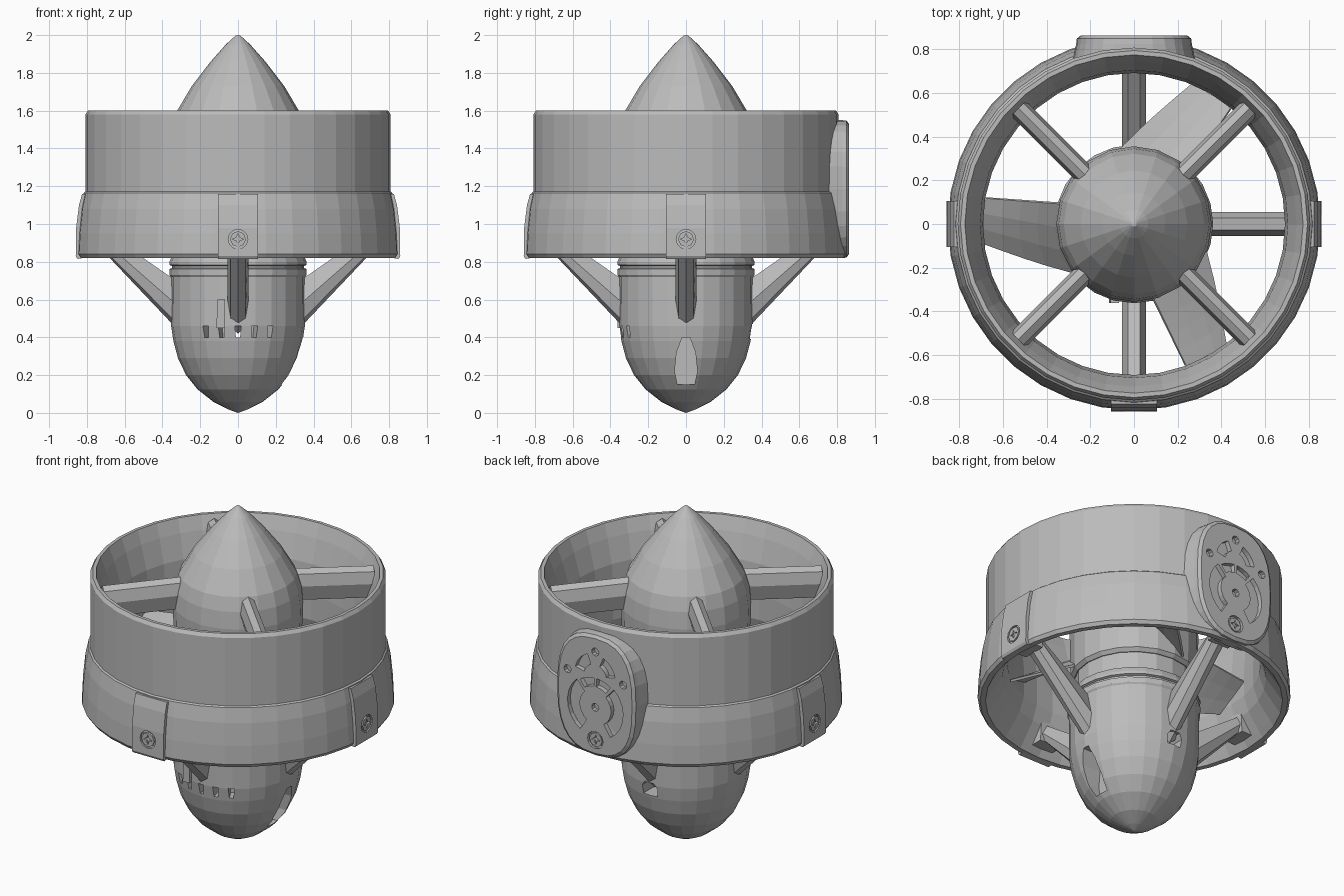
import bpy, bmesh, math
from mathutils import Matrix, Vector

if "Cube" in bpy.data.objects:
    bpy.data.objects.remove(bpy.data.objects["Cube"])

grey = bpy.data.materials.new("plain_grey")
grey.diffuse_color = (0.5, 0.5, 0.5, 1)
grey.use_nodes = True
grey.node_tree.nodes["Principled BSDF"].inputs["Base Color"].default_value = grey.diffuse_color


def make(name, verts, faces):
    me = bpy.data.meshes.new(name)
    bm = bmesh.new()
    vs = [bm.verts.new(v) for v in verts]
    for f in faces:
        bm.faces.new([vs[i] for i in f])
    bmesh.ops.recalc_face_normals(bm, faces=bm.faces)
    bm.to_mesh(me)
    bm.free()
    me.materials.append(grey)
    ob = bpy.data.objects.new(name, me)
    bpy.context.collection.objects.link(ob)
    return ob


def loft(name, rings, closed=False):
    """Skin equal-length rings; cap the ends, or join last to first."""
    n, m = len(rings[0]), len(rings)
    verts = [p for r in rings for p in r]
    faces = []
    for i in range(m if closed else m - 1):
        a, b = i * n, (i + 1) % m * n
        faces += [(a + j, a + (j + 1) % n, b + (j + 1) % n, b + j) for j in range(n)]
    if not closed:
        faces += [tuple(range(n)), tuple(range((m - 1) * n, m * n))]
    return make(name, verts, faces)


def lathe(name, profile, n, closed=False):
    ring = lambda r, z: [(r * math.cos(2 * math.pi * j / n),
                          r * math.sin(2 * math.pi * j / n), z) for j in range(n)]
    return loft(name, [ring(r, z) for r, z in profile], closed)


def prism(name, pts, y0, y1):
    """Extrude an x-z outline along y."""
    return loft(name, [[(x, y, z) for x, z in pts] for y in (y0, y1)])


def circle(x, z, r, n=10):
    return [(x + r * math.cos(2 * math.pi * i / n), z + r * math.sin(2 * math.pi * i / n))
            for i in range(n)]


def sector(cz, r0, r1, a0, a1, n=7):
    ang = [math.radians(a0 + (a1 - a0) * i / n) for i in range(n + 1)]
    return ([(r0 * math.cos(a), cz + r0 * math.sin(a)) for a in ang] +
            [(r1 * math.cos(a), cz + r1 * math.sin(a)) for a in reversed(ang)])


def spin(ob, deg):
    ob.data.transform(Matrix.Rotation(math.radians(deg), 4, 'Z'))
    return ob


def cut(target, cutters):
    """Subtract each cutter, then remove it."""
    bpy.context.view_layer.objects.active = target
    for c in cutters:
        c.hide_render = True
        mod = target.modifiers.new("cut", 'BOOLEAN')
        mod.operation, mod.solver, mod.object = 'DIFFERENCE', 'EXACT', c
        bpy.ops.object.modifier_apply(modifier=mod.name)
        bpy.data.objects.remove(c)


# Duct ring
lathe("duct", [(.81, .82), (.84, .82), (.853, .84), (.848, .95), (.835, 1.08), (.817, 1.165),
               (.808, 1.172), (.808, 1.58), (.795, 1.6), (.775, 1.6), (.745, 1.52),
               (.705, 1.38), (.692, 1.2), (.692, 1.05), (.72, .96), (.79, .85)], 36, True)

# Nose fairing, rotor hub and motor neck
lathe("nose_cone", [(.33, 1.27), (.352, 1.29), (.356, 1.42), (.345, 1.52), (.322, 1.6),
                    (.245, 1.73), (.145, 1.86), (.065, 1.95), (.012, 1.998), (.002, 2.0)], 20)
lathe("rotor_hub", [(.33, .94), (.348, .96), (.352, 1.24), (.335, 1.262), (.3, 1.28)], 20)
lathe("motor_neck", [(.325, .8), (.325, .95)], 20)

# Motor body with bands and pointed tail
body = lathe("motor_body", [(.002, 0), (.05, .018), (.13, .058), (.215, .125), (.275, .2),
                            (.318, .29), (.342, .38), (.354, .46), (.356, .72), (.363, .73),
                            (.363, .762), (.35, .767), (.35, .778), (.363, .783),
                            (.363, .8), (.35, .83)], 24)
cutters = [prism("slot", [(-.011, .4), (.011, .4), (.017, .46), (-.017, .46)], -.4, -.27)
           for _ in range(4)]
for c, a in zip(cutters, (-29, -14.5, 14.5, 29)):
    spin(c, a)
cutters.append(prism("slot", [(-.011, .4), (.011, .4), (.017, .46), (-.017, .46)], -.4, .2))
cutters.append(prism("back_port", [(-.045, .39), (.045, .39), (.05, .44), (.03, .47),
                                   (-.03, .47), (-.05, .44)], .15, .42))
cutters.append(spin(prism("side_port", [(-.02, .4), (-.05, .32), (-.06, .22), (-.045, .15),
                                        (.045, .15), (.06, .22), (.05, .32), (.02, .4)],
                          -.45, -.2), 90))
cut(body, cutters)

# Small latch beside the front strut
prism("body_latch", [(-.115, .45), (-.068, .45), (-.068, .6), (-.108, .6)], -.362, -.3)


def strut(name, deg, r0, lo0, hi0, r1, lo1, hi1, w, flip):
    """Keeled bar running outward along -y, then turned into place."""
    rings = []
    for r, lo, hi in ((r0, lo0, hi0), (r1, lo1, hi1)):
        if flip:
            lo, hi = hi, lo
        at = lambda t: lo + (hi - lo) * t
        rings.append([(0, -r, lo), (w * .7, -r, at(.12)), (w, -r, at(.5)), (w * .5, -r, at(1)),
                      (-w * .5, -r, at(1)), (-w, -r, at(.5)), (-w * .7, -r, at(.12))])
    return spin(loft(name, rings), deg)


for i in range(4):
    # Lower sloping struts with feet, upper level struts on the diagonals
    strut("lower_strut", 90 * i, .3, .42, .68, .76, .905, 1.0, .055, False)
    spin(prism("strut_foot", [(-.07, .86), (.07, .86), (.06, 1.02), (-.06, 1.02)],
               -.8, -.71), 90 * i)
    strut("upper_strut", 45 + 90 * i, .28, 1.42, 1.6, .75, 1.4, 1.58, .047, True)
    # Screw pads on the three free sides
    if i != 2:
        prof = [(.82, .82), (.85, .815), (.859, .83), (.857, .98), (.842, 1.1),
                (.825, 1.16), (.79, 1.16), (.79, .9)]
        pad = loft("screw_pad", [[(x, -r, z) for r, z in prof] for x in (-.105, .105)])
        cut(pad, [prism("bore", circle(0, .92, .052, 12), -.9, -.845)])
        spin(pad, 90 * i)
    # Screw head: hexagon with a cross recess
    head = prism("screw_head", circle(0, .92, .042, 8), -.858, -.82)
    cross = []
    for k in range(4):
        for a, r in ((90 * k, .03), (90 * k + 45, .011)):
            cross.append((r * math.cos(math.radians(a)), .92 + r * math.sin(math.radians(a))))
    cut(head, [prism("cross", cross, -.9, -.845)])
    spin(head, 90 * i)

# Three pitched rotor blades
for k in range(3):
    verts, faces, nr, nc = [], [], 6, 4
    for i in range(nr):
        t = i / (nr - 1)
        for j in range(nc):
            s = j / (nc - 1)
            y = (.09 + .03 * t) * (1 - s) + (-.25 + .16 * t) * s
            z = (1.22 - .08 * t) * (1 - s) + (.96 + .07 * t) * s
            r = .28 + .41 * t
            verts.append((-math.sqrt(r * r - y * y), y, z + .012 * math.sin(math.pi * s)))
    for i in range(nr - 1):
        faces += [(i * nc + j, i * nc + j + 1, (i + 1) * nc + j + 1, (i + 1) * nc + j)
                  for j in range(nc - 1)]
    blade = spin(make("rotor_blade", verts, faces), 120 * k)
    mod = blade.modifiers.new("thickness", 'SOLIDIFY')
    mod.thickness, mod.offset = .014, 0


# Rear mounting plate: rounded outline blended into the duct wall
def outline(w, h, n=28):
    pts = []
    for i in range(n):
        a = 2 * math.pi * i / n
        c, s = math.cos(a), math.sin(a)
        pts.append((w * math.copysign(abs(c) ** .75, c), 1.185 + h * math.copysign(abs(s) ** .75, s)))
    return pts


plate = loft("mount_plate", [
    [(x, math.sqrt(.785 ** 2 - x * x), z) for x, z in outline(.285, .365)],
    [(x, .825, z) for x, z in outline(.265, .365)],
    [(x, .85, z) for x, z in outline(.262, .362)],
    [(x, .863, z) for x, z in outline(.245, .345)]])

# Plate holes and curved pockets
shapes = [circle(x, z, .024) for x, z in ((0, 1.45), (.185, 1.3), (-.185, 1.3), (0, 1.117))]
shapes += [sector(1.117, .105, .185, a, a + 105) for a in (132, -57)]
shapes += [sector(1.3, .075, .135, a, a + 55) for a in (12, 113)]
shapes += [sector(1.117, .125, .175, a, a + 32, 3) for a in (55, 93)]
shapes.append(circle(0, .92, .052, 12))
cut(plate, [prism("pocket", s, .835, .9) for s in shapes])
